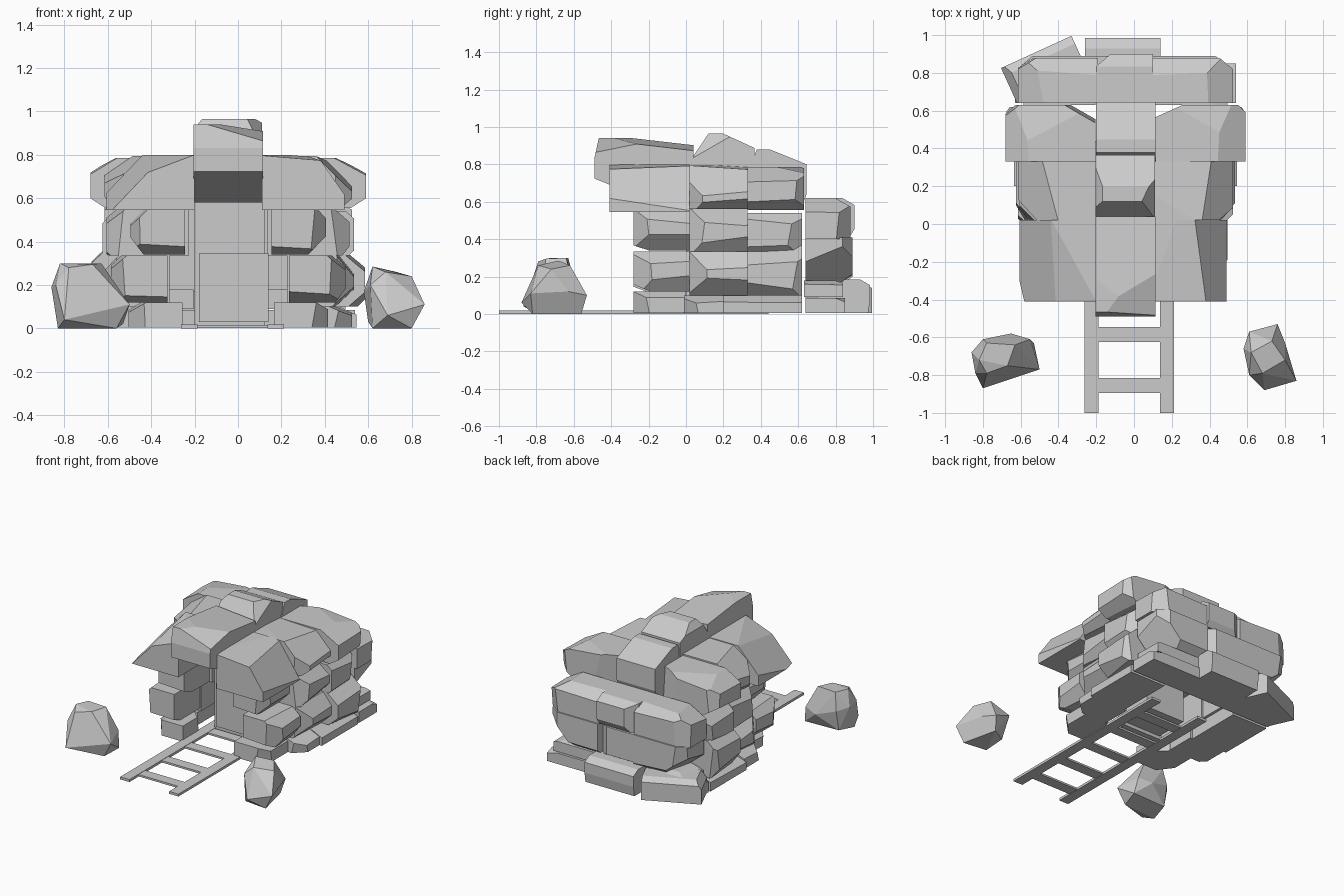
import bpy, bmesh, math, random
from mathutils import Vector, Matrix

random.seed(4)
cube = bpy.data.objects.get("Cube")
if cube:
    bpy.data.objects.remove(cube, do_unlink=True)

# One stone grey for everything
grey = bpy.data.materials.new("stone_grey")
grey.use_nodes = True
GREY = (0.6, 0.6, 0.6, 1)
grey.diffuse_color = GREY
grey.node_tree.nodes["Principled BSDF"].inputs["Base Color"].default_value = GREY

CX = -0.045  # middle of the cave


def finish(name, bm):
    bmesh.ops.recalc_face_normals(bm, faces=bm.faces)
    me = bpy.data.meshes.new(name)
    bm.to_mesh(me)
    bm.free()
    me.materials.append(grey)
    ob = bpy.data.objects.new(name, me)
    bpy.context.collection.objects.link(ob)
    return ob


def rock(name, x, y, z, cuts=(), jitter=0.0, turn=0.0):
    """Box between the x, y and z ranges, chipped by planes (nx, ny, nz, distance) in -1..1 space."""
    bm = bmesh.new()
    bmesh.ops.create_cube(bm, size=2)
    for nx, ny, nz, dist in cuts:
        n = Vector((nx, ny, nz))
        n += Vector([random.uniform(-jitter, jitter) for _ in range(3)])
        co = n * (dist / n.length_squared)
        bmesh.ops.bisect_plane(bm, geom=bm.verts[:] + bm.edges[:] + bm.faces[:], dist=1e-5,
                               plane_co=co, plane_no=n, clear_outer=True)
        rim = [e for e in bm.edges if e.is_boundary]
        if rim:
            bmesh.ops.contextual_create(bm, geom=rim)
    mid = Vector([(a + b) / 2 for a, b in (x, y, z)])
    half = [(b - a) / 2 for a, b in (x, y, z)]
    bm.transform(Matrix.Translation(mid) @ Matrix.Rotation(math.radians(turn), 4, 'Z')
                 @ Matrix.Diagonal((*half, 1)))
    return finish(name, bm)


def side_rock(name, d, y, z, cuts, sides=(-1, 1), jitter=0.13):
    """Rock placed at distance d from the cave's middle, on both sides."""
    for s in sides:
        x = sorted((CX + s * d[0], CX + s * d[1]))
        rock(("left_" if s > 0 else "right_") + name, x, y, z,
             [(c[0] * s, *c[1:]) for c in cuts], jitter)


def hull(name, points):
    bm = bmesh.new()
    for p in points:
        bm.verts.new(p)
    res = bmesh.ops.convex_hull(bm, input=bm.verts)
    junk = set(res["geom_interior"]) | set(res["geom_unused"])
    bmesh.ops.delete(bm, geom=[v for v in junk if isinstance(v, bmesh.types.BMVert)], context='VERTS')
    bmesh.ops.dissolve_limit(bm, angle_limit=math.radians(12), verts=bm.verts, edges=bm.edges)
    return finish(name, bm)


# Chip directions (x is outward)
TOP_OUT, LOW_OUT, LOW_CHIP = (1, 0, 0.8, 1.25), (1, 0, -0.8, 1.3), (1, 0, -0.7, 1.4)
FRONT_OUT, BACK_OUT, BACK_CHIP = (1, -0.8, 0, 1.35), (1, 0.8, 0, 1.4), (1, 0.8, 0, 1.6)
FRONT_LOW = (0, -0.6, -1, 1.3)
BACK_TOP, BACK_LOW = (0, 0.7, 1, 1.35), (0, 0.6, -1, 1.3)
BACK_IN = (-0.8, 1, 0, 1.2)

# Footing stones, with thin slabs across the rear
side_rock("footing_front", (0.21, 0.46), (-0.28, 0.0), (0.005, 0.12), [TOP_OUT, FRONT_OUT, BACK_IN])
side_rock("footing_middle", (0.28, 0.57), (-0.01, 0.2), (0.005, 0.1), [TOP_OUT, FRONT_OUT])
side_rock("footing_long", (0.3, 0.59), (0.2, 0.62), (0.005, 0.1), [TOP_OUT])
rock("footing_rear_slab", (-0.63, 0.54), (0.64, 0.85), (0.005, 0.085),
     [(1, 0.3, 0.3, 1.45), (-1, 0.3, 0.3, 1.45)])
side_rock("footing_rear_upper_slab", (0.16, 0.54), (0.63, 0.84), (0.09, 0.18), [TOP_OUT, BACK_TOP])

# Lower wall stones
side_rock("lower_stone_front", (0.28, 0.54), (-0.28, 0.02), (0.12, 0.335),
          [TOP_OUT, FRONT_OUT, FRONT_LOW, LOW_OUT])
side_rock("lower_stone_middle", (0.27, 0.58), (0.02, 0.33), (0.1, 0.335), [LOW_OUT, FRONT_OUT, TOP_OUT])
side_rock("lower_stone_back", (0.28, 0.63), (0.33, 0.62), (0.1, 0.37), [LOW_CHIP, BACK_CHIP, TOP_OUT])

# Middle wall stones
side_rock("middle_stone_front", (0.2, 0.45), (-0.28, 0.02), (0.34, 0.56),
          [LOW_OUT, FRONT_OUT, FRONT_LOW, TOP_OUT])
side_rock("middle_stone_middle", (0.18, 0.56), (0.02, 0.33), (0.335, 0.57), [LOW_CHIP, FRONT_OUT, TOP_OUT])
side_rock("middle_stone_back", (0.29, 0.58), (0.33, 0.62), (0.335, 0.54), [TOP_OUT, BACK_CHIP, LOW_CHIP])

# Roof stones; the front pair slopes outward like eaves
side_rock("eave_stone", (0.155, 0.56), (-0.41, 0.02), (0.545, 0.8),
          [(0.6, -0.35, 1, 0.75), (1, -0.25, 0.6, 0.53)], (-1,), 0)
side_rock("eave_stone", (0.155, 0.535), (-0.41, 0.02), (0.545, 0.8),
          [(1, 0.12, 0.47, 0.68), (0.125, -0.05, 1, 0.9)], (1,), 0)
side_rock("roof_stone_middle", (0.155, 0.57), (0.02, 0.33), (0.56, 0.795),
          [(1, -0.1, 0.7, 0.9), LOW_CHIP, (0.2, 0, 1, 1.0), FRONT_OUT])
side_rock("roof_stone_back", (0.16, 0.635), (0.33, 0.63), (0.555, 0.785),
          [TOP_OUT, LOW_CHIP, BACK_CHIP, (0.2, 0.25, 1, 1.1), (-0.8, 1, 0, 1.25)], jitter=0.08)

# Ridge stones along the middle
rock("ridge_stone_front", (-0.205, 0.115), (-0.49, 0.04), (0.58, 0.94),
     [(0, -0.8, -1.35, 1.07), (0.08, 0.17, 1, 0.88), (0, -1, 0.15, 1.06), (0.25, -0.3, 1, 1.12)])
rock("ridge_stone_middle", (-0.205, 0.11), (0.03, 0.365), (0.58, 0.965),
     [(0, -1.3, 1, 1.6), (0, 0.4, 1, 1.0), (1, -0.5, 1, 1.8), (-1, 0, 1, 1.75), (0, 1, -0.7, 0.95)])
rock("ridge_stone_back", (-0.2, 0.115), (0.33, 0.645), (0.56, 0.88),
     [(0, 0.4, 1, 0.9), (0, 1, 0.5, 1.25), (0, 1, -0.4, 1.2), (0, -1.3, 0.5, 1.4)])

# Rear wall stones, two courses
side_rock("rear_stone_lower", (0.145, 0.55), (0.64, 0.89), (0.17, 0.41),
          [(1, 0.2, -0.7, 0.85), BACK_OUT, BACK_LOW], jitter=0.1)
side_rock("rear_stone_upper", (0.145, 0.57), (0.64, 0.88), (0.4, 0.62), [TOP_OUT, BACK_OUT, BACK_TOP])
rock("rear_stone_lower_middle", (-0.2, 0.1), (0.64, 0.89), (0.17, 0.41), [BACK_LOW, (1, 1, 0, 1.5)])
rock("rear_stone_upper_middle", (-0.2, 0.1), (0.64, 0.9), (0.41, 0.62),
     [BACK_TOP, (-1, 1, 0, 1.5), (0, 1, -0.5, 1.3)])

# Loose slabs behind the cave
rock("rear_slab_middle", (-0.26, 0.14), (0.7, 0.985), (0.005, 0.185), [(0, 0.9, 1, 1.55), (0, 1, -0.1, 1.02)])
rock("rear_slab_right", (-0.68, -0.27), (0.715, 0.92), (0.005, 0.165), [(0, 0.8, 1, 1.45), (-1, 0, 0.3, 1.1)], turn=24.5)

# Closed entrance: a back wall and the blocked passage
rock("entrance_wall", (-0.2, 0.125), (0.01, 0.05), (0.005, 0.6))
rock("entrance_passage", (-0.18, 0.14), (0.002, 0.3), (0.03, 0.345))

# Track running out of the entrance
for label, x in (("right", -0.225), ("left", 0.175)):
    rock(label + "_rail", (x - 0.038, x + 0.038), (-1.0, 0.44), (0.0, 0.018))
for i in range(5):
    y = -0.855 + 0.27 * i
    rock(f"track_tie_{i + 1}", (-0.19, 0.14), (y - 0.04, y + 0.04), (0.002, 0.016))

# Loose boulders at either side of the track
hull("left_boulder", [(0.62, -0.80, 0), (0.60, -0.66, 0.03), (0.74, -0.56, 0), (0.80, -0.82, 0),
                      (0.69, -0.88, 0.06), (0.86, -0.83, 0.11), (0.80, -0.63, 0.12), (0.76, -0.53, 0.1),
                      (0.58, -0.66, 0.17), (0.61, -0.57, 0.17), (0.61, -0.80, 0.2), (0.62, -0.68, 0.285),
                      (0.73, -0.62, 0.26), (0.80, -0.72, 0.24), (0.68, -0.79, 0.26)])
hull("right_boulder", [(-0.83, -0.78, 0), (-0.80, -0.64, 0.02), (-0.53, -0.63, 0.02), (-0.56, -0.76, 0),
                       (-0.80, -0.87, 0.04), (-0.50, -0.77, 0.11), (-0.55, -0.61, 0.14), (-0.65, -0.58, 0.12),
                       (-0.80, -0.61, 0.17), (-0.86, -0.68, 0.19), (-0.84, -0.79, 0.2), (-0.82, -0.72, 0.3),
                       (-0.78, -0.63, 0.3), (-0.63, -0.64, 0.3), (-0.67, -0.75, 0.295), (-0.78, -0.79, 0.28)])
